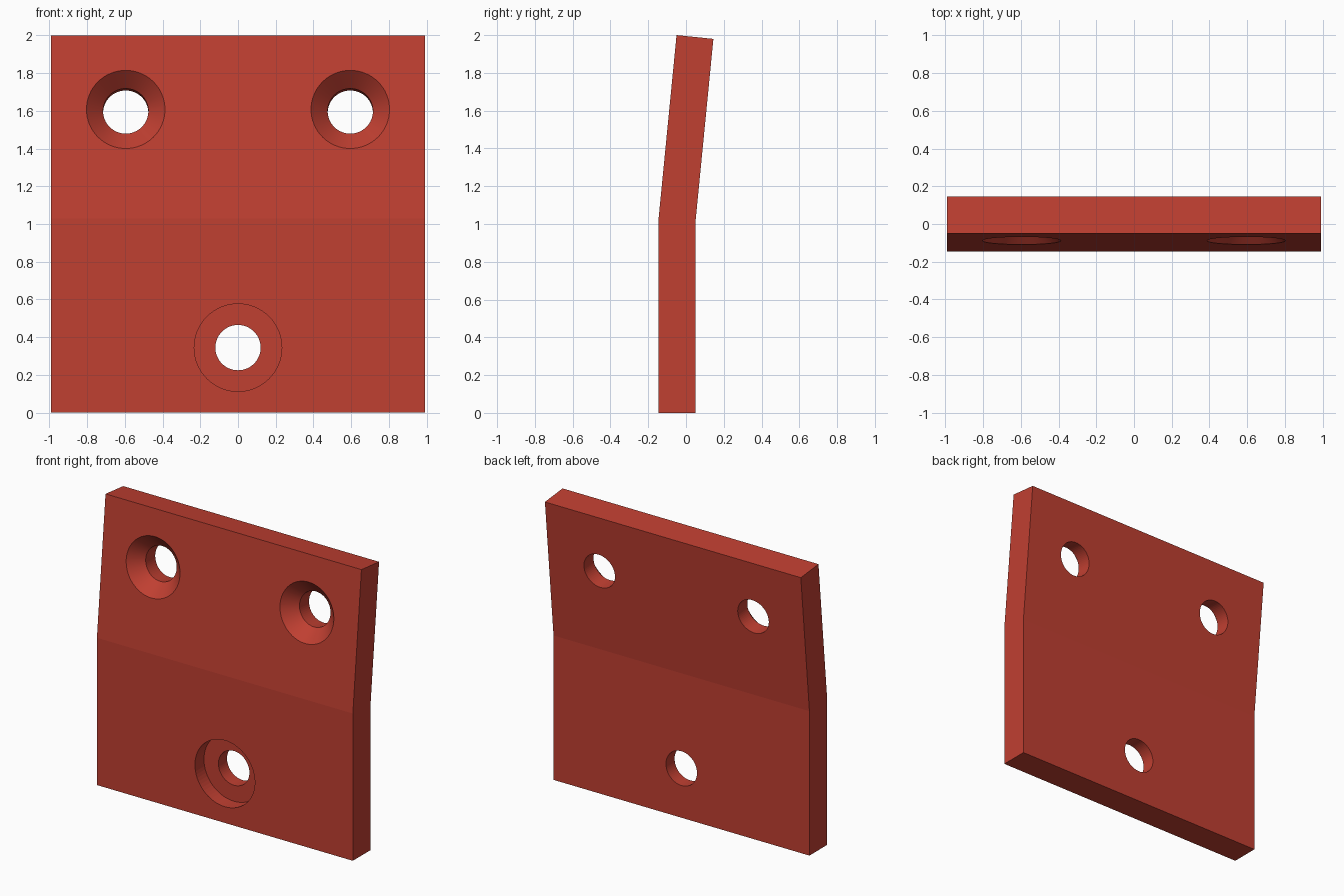
import bpy, bmesh, math
from mathutils import Matrix, Vector

if "Cube" in bpy.data.objects:
    bpy.data.objects.remove(bpy.data.objects["Cube"])

red = bpy.data.materials.new("brick red")
red.diffuse_color = (0.527, 0.05, 0.031, 1)
red.use_nodes = True
red.node_tree.nodes["Principled BSDF"].inputs["Base Color"].default_value = red.diffuse_color

TILT = math.atan2(0.095, 0.97)   # lean of the upper half
SEGMENTS = 64


def make_object(name, bm):
    bmesh.ops.recalc_face_normals(bm, faces=bm.faces)
    mesh = bpy.data.meshes.new(name)
    bm.to_mesh(mesh)
    bm.free()
    mesh.materials.append(red)
    obj = bpy.data.objects.new(name, mesh)
    bpy.context.collection.objects.link(obj)
    return obj


def hole_cutter(name, profile, location, tilt):
    """Turned solid from (radius, depth) points, depth running into the plate."""
    bm = bmesh.new()
    rings = []
    for radius, depth in profile:
        rings.append([bm.verts.new((radius * math.cos(2 * math.pi * i / SEGMENTS), depth,
                                    radius * math.sin(2 * math.pi * i / SEGMENTS)))
                      for i in range(SEGMENTS)])
    for a, b in zip(rings, rings[1:]):
        for i in range(SEGMENTS):
            j = (i + 1) % SEGMENTS
            bm.faces.new((a[i], a[j], b[j], b[i]))
    bm.faces.new(rings[0])
    bm.faces.new(rings[-1])
    bm.transform(Matrix.Translation(location) @ Matrix.Rotation(-tilt, 4, 'X'))
    return make_object(name, bm)


# Bent plate: side profile extruded across the width
side = [(-0.145, 0), (0.05, 0), (0.05, 1.01), (0.145, 1.98), (-0.05, 2), (-0.145, 1.03)]
bm = bmesh.new()
face = bm.faces.new([bm.verts.new((-0.99, y, z)) for y, z in side])
ext = bmesh.ops.extrude_face_region(bm, geom=[face])
bmesh.ops.translate(bm, vec=(1.98, 0, 0),
                    verts=[v for v in ext["geom"] if isinstance(v, bmesh.types.BMVert)])
plate = make_object("bent_plate", bm)

# Two countersunk holes above, one counterbored hole below
countersink = [(0.258, -0.05), (0.208, 0), (0.12, 0.09), (0.12, 0.4)]
counterbore = [(0.232, -0.1), (0.232, 0.1), (0.12, 0.1), (0.12, 0.4)]
face_y = -0.145 + (1.607 - 1.03) * math.tan(TILT)
cutters = [hole_cutter("countersink_cutter", countersink, Vector((x, face_y, 1.607)), TILT)
           for x in (-0.595, 0.595)]
cutters.append(hole_cutter("counterbore_cutter", counterbore, Vector((0, -0.145, 0.345)), 0))

bpy.context.view_layer.objects.active = plate
plate.select_set(True)
for cutter in cutters:
    cutter.hide_render = True
    mod = plate.modifiers.new("hole", 'BOOLEAN')
    mod.operation = 'DIFFERENCE'
    mod.solver = 'EXACT'
    mod.object = cutter
    bpy.ops.object.modifier_apply(modifier=mod.name)
    bpy.data.objects.remove(cutter)

# Smooth hole walls, crisp edges and bend
bpy.ops.object.shade_smooth_by_angle(angle=math.radians(5.59))
